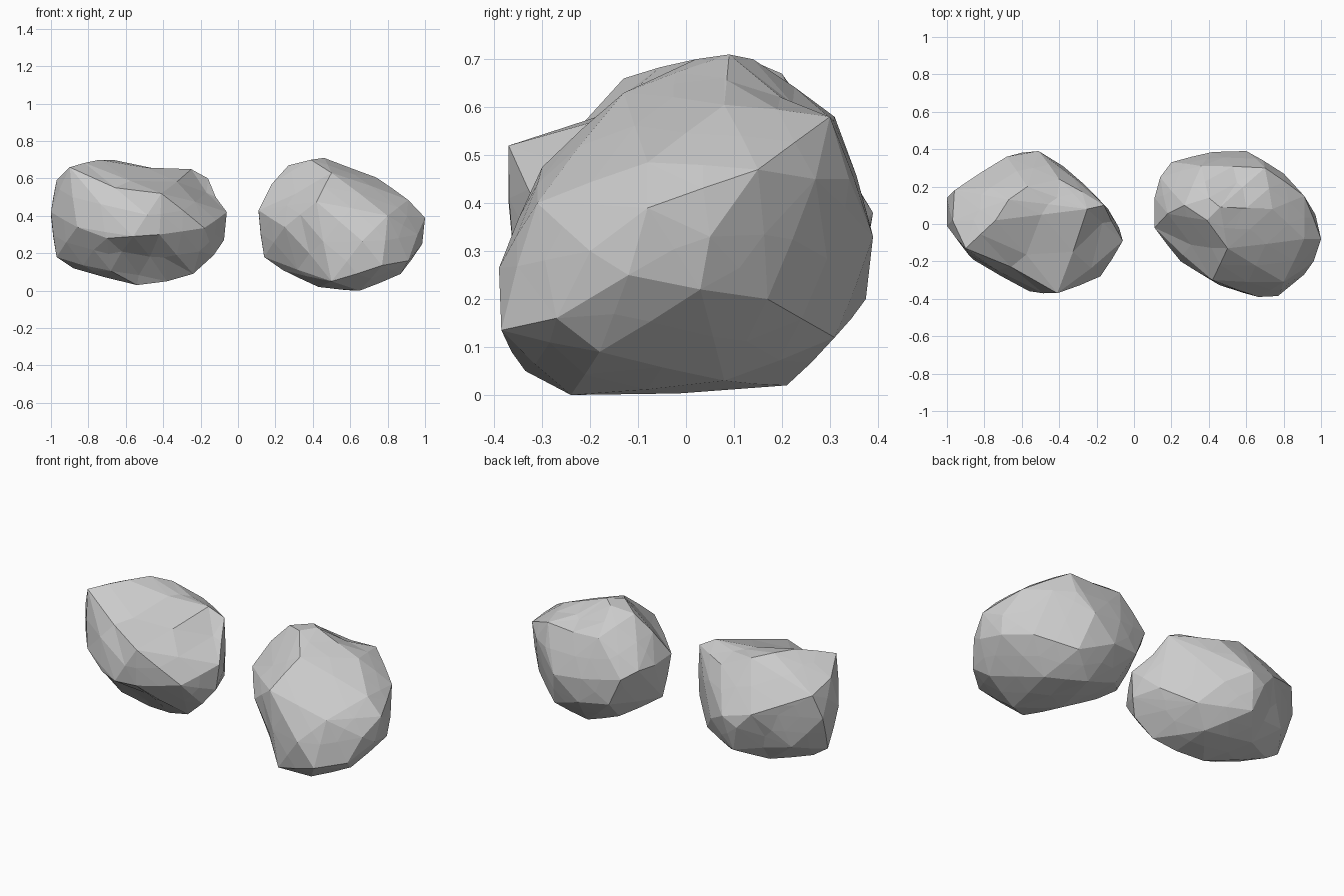
import bpy, bmesh
from mathutils import Vector


def rock(name, corners, dents):
    """Faceted boulder: hull of its corner points, split once, with shallow dents."""
    bm = bmesh.new()
    for p in corners:
        bm.verts.new(p)
    hull = bmesh.ops.convex_hull(bm, input=bm.verts[:])
    loose = {g for g in hull["geom_interior"] + hull["geom_unused"]
             if isinstance(g, bmesh.types.BMVert)}
    bmesh.ops.delete(bm, geom=list(loose), context='VERTS')
    # bulge the long facets a little, keeping corners where they are
    long_edges = [e for e in bm.edges if e.calc_length() > 0.2]
    bmesh.ops.subdivide_edges(bm, edges=long_edges, cuts=1, smooth=0.08)
    bmesh.ops.triangulate(bm, faces=bm.faces[:])
    # hollows
    for centre, radius, push in dents:
        for v in bm.verts:
            d = (v.co - Vector(centre)).length
            if d < radius:
                v.co += Vector(push) * (1 - d / radius)
    bmesh.ops.recalc_face_normals(bm, faces=bm.faces[:])
    me = bpy.data.meshes.new(name)
    bm.to_mesh(me)
    bm.free()
    ob = bpy.data.objects.new(name, me)
    bpy.context.collection.objects.link(ob)
    return ob


# left rock: flat sloping front, undercut below, ledge at the upper right
left = [
    # top
    (-.90, -.13, .66), (-.74, .02, .70), (-.67, .13, .70), (-.57, .20, .67),
    (-.25, .08, .655), (-.16, .10, .60), (-.40, .24, .60), (-.41, -.37, .52),
    # left end
    (-1, -.01, .42), (-1, .14, .40), (-.97, .02, .59), (-.96, .18, .54),
    (-.97, .05, .18), (-.86, -.19, .34),
    # front
    (-.70, -.28, .28), (-.56, -.36, .29), (-.42, -.36, .30), (-.18, -.28, .335),
    # right end
    (-.06, -.09, .42), (-.08, -.02, .36), (-.075, -.10, .27), (-.13, -.15, .19),
    (-.13, .06, .28),
    # back
    (-.80, .28, .42), (-.68, .36, .42), (-.60, .385, .33), (-.51, .39, .38),
    (-.38, .31, .30), (-.55, .34, .17), (-.85, .22, .22), (-.28, .2, .18),
    # underside
    (-.88, .06, .12), (-.68, .18, .09), (-.54, -.06, .03), (-.38, -.10, .05),
    (-.24, -.13, .09), (-.38, .14, .07), (-.68, -.14, .10),
]
rock("left_rock", left, [
    ((-.42, .05, .67), .20, (0, 0, -.04)),
    ((-.64, -.25, .60), .22, (0, .03, -.05)),
    ((-.42, -.16, .60), .18, (0, 0, -.03)),
    ((-.17, -.06, .52), .15, (-.03, .02, -.03)),
    ((-.55, -.22, .15), .20, (0, .06, .03)),
    ((-.68, .30, .25), .16, (.01, -.03, 0)),
])

# right rock: rounder back, large tilted facets at the front
right = [
    # top
    (.39, .02, .70), (.46, .09, .71), (.40, .14, .70), (.27, .10, .67),
    (.50, -.13, .63), (.58, .08, .665), (.74, .08, .605), (.70, .30, .58),
    (.36, .31, .58),
    # left end
    (.18, .055, .57), (.11, -.02, .43), (.11, .14, .42), (.14, .25, .42),
    (.14, .02, .18), (.25, -.20, .34), (.2, .33, .38),
    # front
    (.42, -.30, .475), (.665, -.39, .265), (.77, -.385, .135), (.50, -.335, .05),
    (.80, -.31, .40), (.91, -.27, .16),
    # right end
    (.91, -.08, .485), (1, -.08, .39), (.985, -.12, .25), (.97, .05, .33),
    (.96, .03, .22), (.91, .15, .47), (.96, -.20, .30),
    # back
    (.80, .27, .45), (.69, .34, .45), (.60, .39, .33), (.42, .385, .35),
    (.45, .375, .2), (.65, .31, .12), (.27, .34, .22), (.85, .17, .20),
    # underside
    (.87, -.18, .09), (.65, -.24, 0), (.43, -.10, .02), (.24, -.02, .11),
    (.50, .21, .02), (.70, .08, .03), (.30, .2, .09),
]
rock("right_rock", right, [
    ((.54, .22, .65), .16, (0, 0, -.04)),
    ((.34, -.12, .58), .14, (.02, .03, -.02)),
    ((.33, -.22, .2), .14, (.02, .03, .01)),
])
